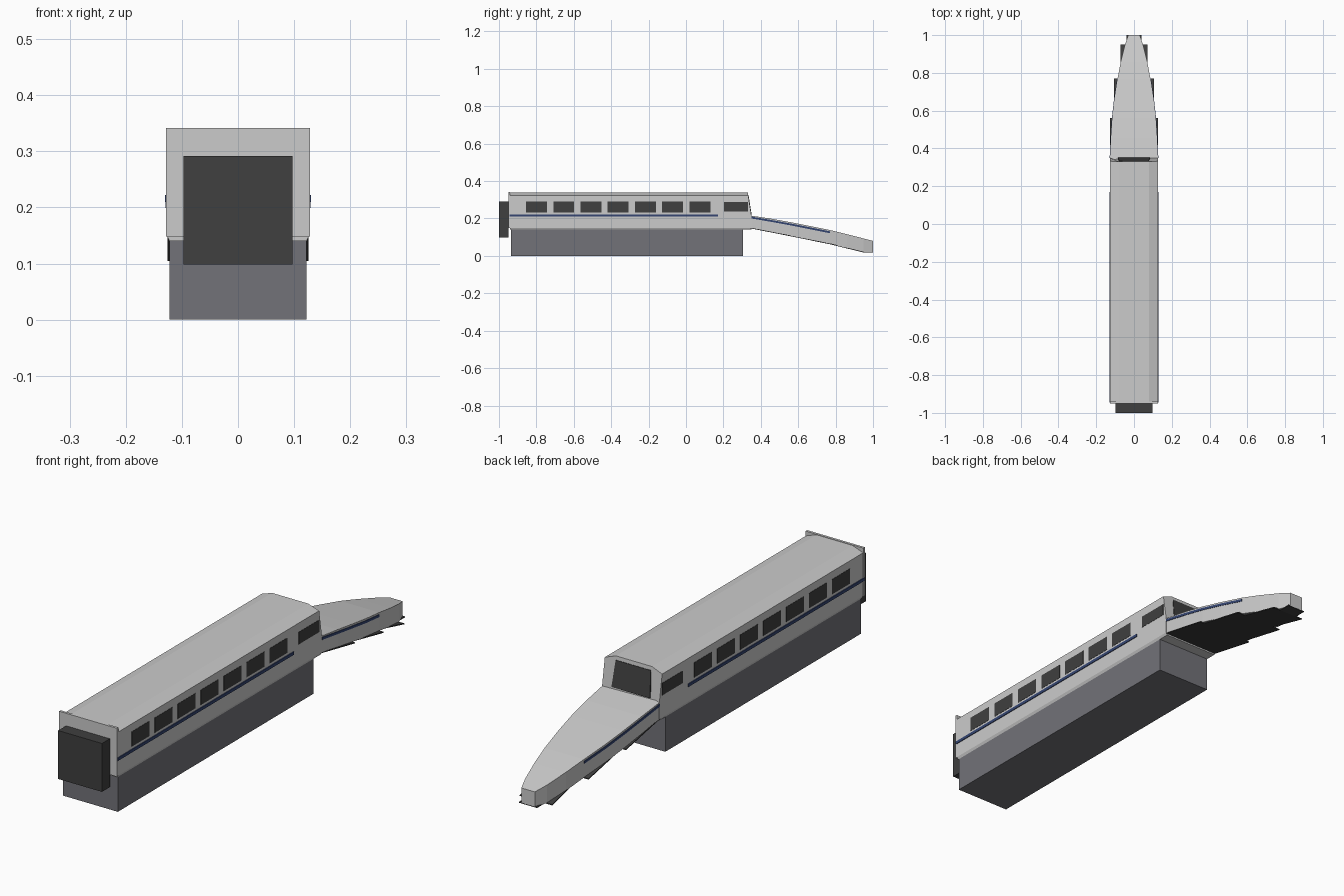
import bpy, bmesh

if "Cube" in bpy.data.objects:
    bpy.data.objects.remove(bpy.data.objects["Cube"])


def material(name, r, g, b):
    m = bpy.data.materials.new(name)
    m.diffuse_color = (r, g, b, 1)
    m.use_nodes = True
    m.node_tree.nodes["Principled BSDF"].inputs["Base Color"].default_value = m.diffuse_color
    return m


SHELL = material("shell_grey", 0.64, 0.65, 0.66)
SKIRT = material("skirt_grey", 0.17, 0.17, 0.19)
DARK = material("dark", 0.05, 0.05, 0.05)
BLUE = material("stripe_blue", 0.035, 0.06, 0.17)


def loft(name, rings, mat):
    """Skin equal-length rings of points and cap both ends."""
    bm = bmesh.new()
    rows = [[bm.verts.new(p) for p in ring] for ring in rings]
    n = len(rows[0])
    for a, b in zip(rows, rows[1:]):
        for i in range(n):
            j = (i + 1) % n
            bm.faces.new((a[i], a[j], b[j], b[i]))
    bm.faces.new(rows[0])
    bm.faces.new(rows[-1])
    bmesh.ops.recalc_face_normals(bm, faces=bm.faces)
    mesh = bpy.data.meshes.new(name)
    bm.to_mesh(mesh)
    bm.free()
    mesh.materials.append(mat)
    ob = bpy.data.objects.new(name, mesh)
    bpy.context.collection.objects.link(ob)
    return ob


def rect(y, x0, x1, z0, z1):
    return [(x0, y, z0), (x1, y, z0), (x1, y, z1), (x0, y, z1)]


def box(name, x0, x1, y0, y1, z0, z1, mat):
    return loft(name, [rect(y, x0, x1, z0, z1) for y in (y0, y1)], mat)


def mirror_x(ob):
    mod = ob.modifiers.new("Mirror", 'MIRROR')
    mod.use_axis[0] = True
    return ob


# Carriage body: chamfered roof, raked cab end
half = [(0.122, 0.14), (0.127, 0.15), (0.127, 0.215), (0.127, 0.323), (0.08, 0.34)]
section = half + [(-x, z) for x, z in reversed(half)]


def cab_y(z):
    return 0.33 + 0.02 * min(1, (0.34 - z) / 0.125)


loft("carriage_body", [[(x, -0.94, z) for x, z in section],
                       [(x, cab_y(z), z) for x, z in section]], SHELL)
box("end_plate", -0.128, 0.128, -0.95, -0.94, 0.148, 0.342, SHELL)
box("gangway", -0.097, 0.097, -1.0, -0.95, 0.098, 0.292, DARK)
box("underbody", -0.122, 0.122, -0.935, 0.305, 0.0, 0.15, SKIRT)

# Windshield on the raked cab end
shield = []
for off in (-0.003, 0.002):
    shield.append([(x, cab_y(z) + off, z) for x, z in
                   ((-0.085, 0.222), (0.085, 0.222), (0.078, 0.325), (-0.078, 0.325))])
loft("windshield", shield, DARK)

# Side windows and waist stripe
for i in range(7):
    y = -0.855 + 0.1455 * i
    mirror_x(box(f"side_window_{i + 1}", 0.12, 0.128, y, y + 0.112, 0.232, 0.292, DARK))
mirror_x(box("cab_window", 0.12, 0.128, 0.203, 0.332, 0.238, 0.287, DARK))
mirror_x(box("body_stripe", 0.12, 0.13, -0.945, 0.17, 0.21, 0.222, BLUE))

# Drooping nose: y, half width, bottom, top
nose = [(0.335, 0.127, 0.152, 0.217), (0.455, 0.122, 0.129, 0.199),
        (0.56, 0.115, 0.108, 0.18), (0.66, 0.104, 0.088, 0.16),
        (0.77, 0.087, 0.065, 0.138), (0.86, 0.07, 0.042, 0.116),
        (0.95, 0.048, 0.021, 0.093), (1.0, 0.03, 0.021, 0.08)]
loft("nose", [rect(y, -w, w, b, t) for y, w, b, t in nose], SHELL)

# Nose stripe following the flank
mirror_x(loft("nose_stripe", [rect(max(y, 0.35), w - 0.006, w + 0.002, t - 0.017, t - 0.007)
                              for y, w, b, t in nose[:5]], BLUE))

# Stepped plates under the nose, each of constant width
for k, (i, j, w) in enumerate([(0, 2, 0.126), (2, 4, 0.107), (4, 6, 0.072), (6, 7, 0.04)]):
    loft(f"nose_under_plate_{k + 1}",
         [rect(nose[n][0], -w, w, nose[n][2] - 0.003, nose[n][2] + 0.001) for n in (i, j)], DARK)
